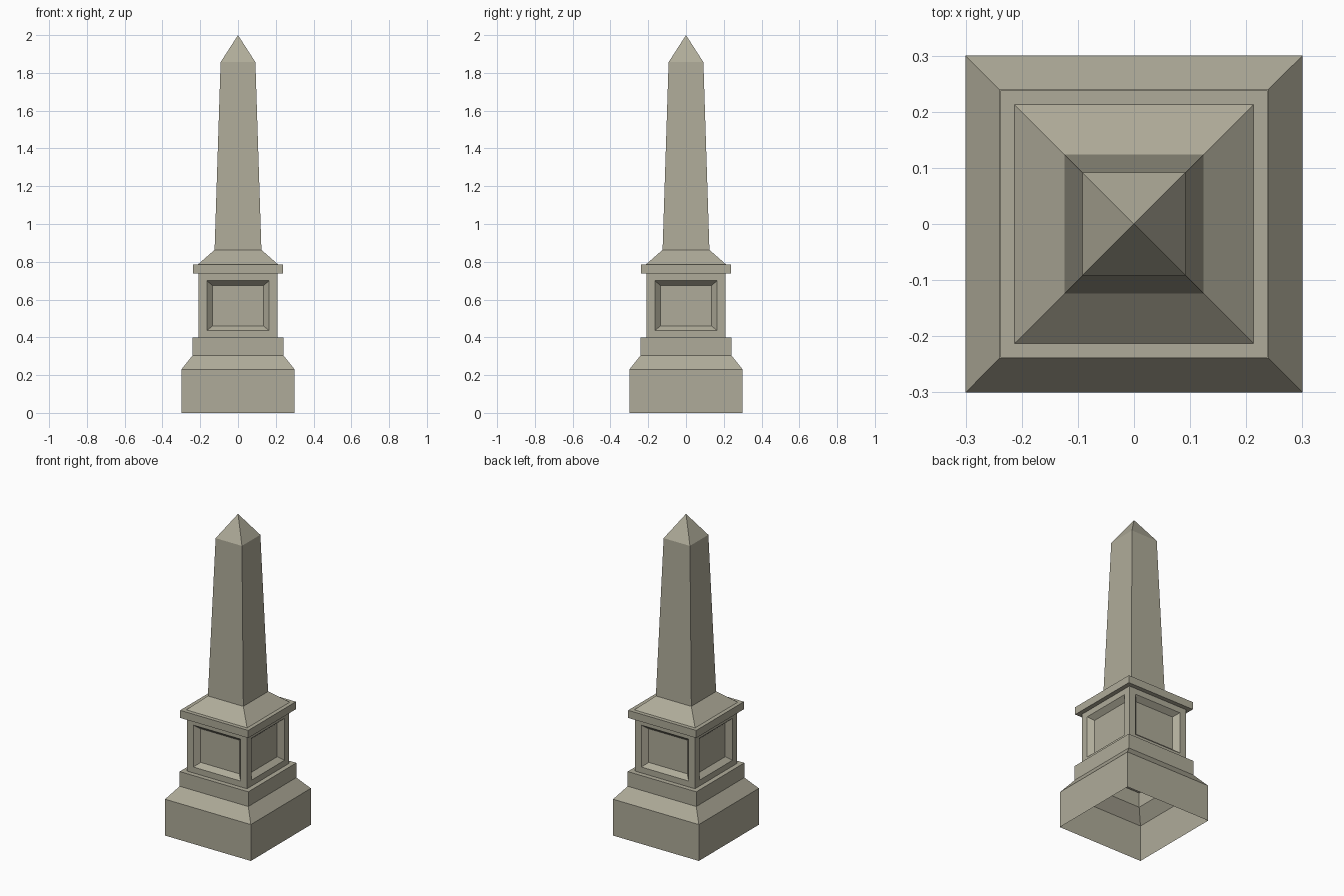
import bpy, bmesh
from mathutils import Vector

if "Cube" in bpy.data.objects:
    bpy.data.objects.remove(bpy.data.objects["Cube"])

stone = bpy.data.materials.new("weathered_stone")
stone.diffuse_color = (0.43, 0.41, 0.32, 1)
stone.use_nodes = True
stone.node_tree.nodes["Principled BSDF"].inputs["Base Color"].default_value = stone.diffuse_color


def ring(bm, half, z):
    return [bm.verts.new((sx * half, sy * half, z))
            for sx, sy in ((-1, -1), (1, -1), (1, 1), (-1, 1))]


def square_tower(name, profile, tip=None, panel=None):
    """Stack of square rings (half width, z); optional pointed tip and recessed panels."""
    bm = bmesh.new()
    rings = [ring(bm, h, z) for h, z in profile]
    faces = []
    for level, (a, b) in enumerate(zip(rings, rings[1:])):
        for i in range(4):
            j = (i + 1) % 4
            f = bm.faces.new((a[i], a[j], b[j], b[i]))
            if panel and level == panel["level"]:
                faces.append(f)
    if tip is not None:
        apex = bm.verts.new((0, 0, tip))
        for i in range(4):
            bm.faces.new((rings[-1][i], rings[-1][(i + 1) % 4], apex))
    bm.normal_update()
    # recessed panels: outer frame edge, then sloped reveal to the inner panel
    for f in faces:
        n = f.normal.copy()
        side = Vector((-n.y, n.x, 0))
        for half, z0, z1, dist in panel["steps"]:
            bmesh.ops.inset_individual(bm, faces=[f], thickness=0.02)
            mid = (z0 + z1) / 2
            for v in f.verts:
                s = 1 if v.co.dot(side) > 0 else -1
                v.co = n * dist + side * half * s + Vector((0, 0, z1 if v.co.z > mid else z0))
    me = bpy.data.meshes.new(name)
    bm.to_mesh(me)
    bm.free()
    me.materials.append(stone)
    ob = bpy.data.objects.new(name, me)
    bpy.context.collection.objects.link(ob)
    return ob


# stepped pedestal, open underneath, with a panel on each side
square_tower("pedestal",
             [(.30, 0), (.30, .23), (.24, .305), (.24, .398), (.21, .398), (.21, .737),
              (.238, .737), (.238, .785), (.213, .785), (.124, .863)],
             panel={"level": 4, "steps": [(.165, .435, .70, .21), (.135, .461, .674, .18)]})

# tapering shaft with pyramid point
square_tower("obelisk_shaft", [(.124, .863), (.092, 1.857)], tip=2.0)
